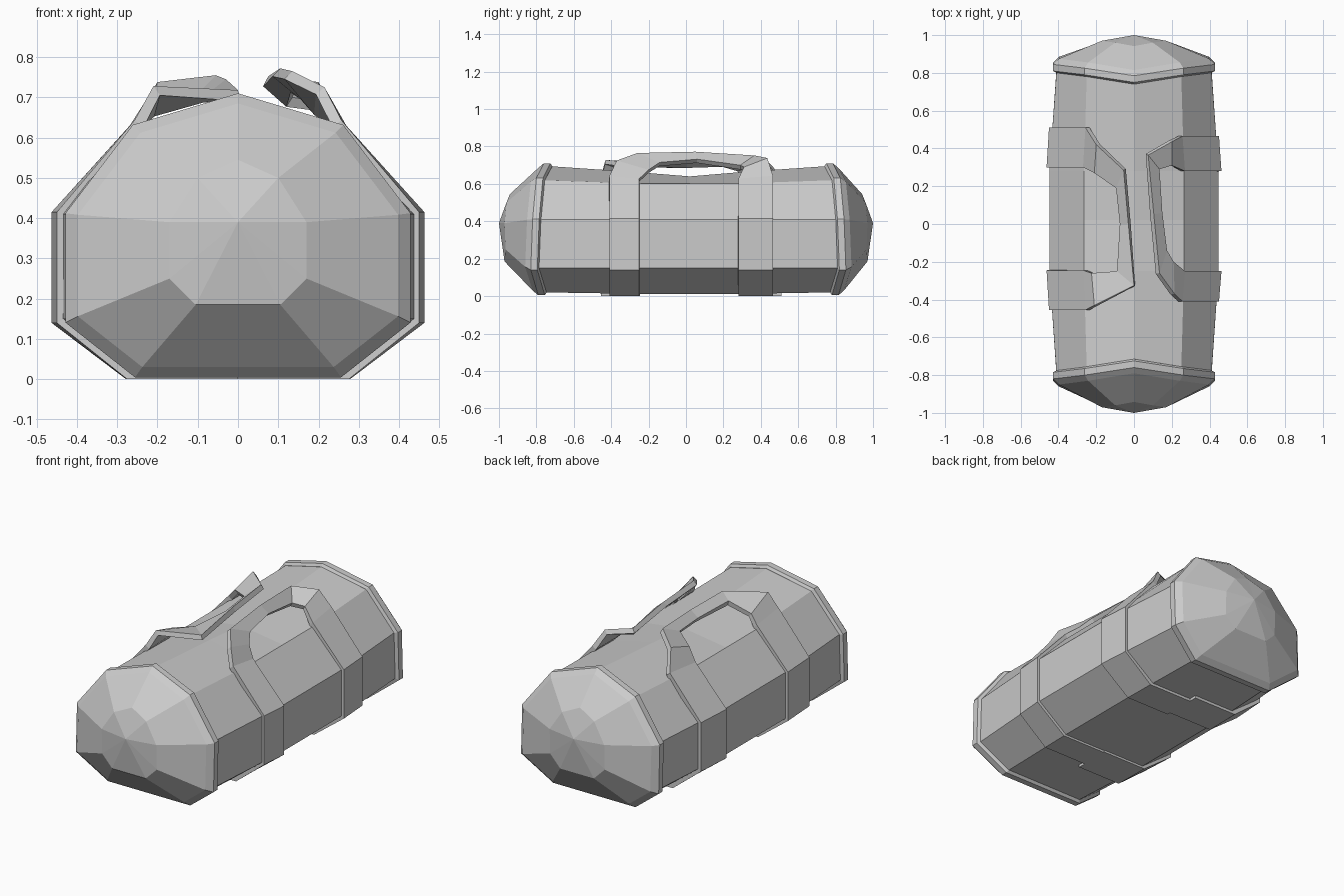
import bpy, bmesh

if "Cube" in bpy.data.objects:
    bpy.data.objects.remove(bpy.data.objects["Cube"])

def obj(name, verts, faces):
    me = bpy.data.meshes.new(name)
    me.from_pydata(verts, [], faces)
    me.update()
    ob = bpy.data.objects.new(name, me)
    bpy.context.collection.objects.link(ob)
    return ob

def full(half):
    """Mirror a half profile (bottom -> top centre) into a closed loop."""
    return half + [(-p[0],) + tuple(p[1:]) for p in reversed(half[:-1])]

def loft(name, rings, tip=None, recalc=True):
    n = len(rings[0])
    verts = [p for r in rings for p in r]
    faces = [(k*n + i, k*n + (i+1) % n, (k+1)*n + (i+1) % n, (k+1)*n + i)
             for k in range(len(rings)-1) for i in range(n)]
    faces.append(tuple(range(n)))
    last = (len(rings)-1)*n
    if tip:
        verts.append(tip)
        faces += [(last+i, last+(i+1) % n, len(verts)-1) for i in range(n)]
    else:
        faces.append(tuple(range(last, last+n)))
    ob = obj(name, verts, faces)
    bm = bmesh.new()
    bm.from_mesh(ob.data)
    bmesh.ops.recalc_face_normals(bm, faces=bm.faces)
    bm.to_mesh(ob.data)
    bm.free()
    return ob

# bag body: nine-sided sections sagging toward the middle
end = [(.245, .02), (.41, .15), (.41, .41), (.25, .62), (0, .695)]
def mid(top):
    return [(.265, .012), (.448, .15), (.448, .41), (.265, .602), (0, top)]
lean = [-.02, .02, .01, -.01, -.05]      # end seams lean inward at the top

def end_ring(y, s, scale=1.0):
    half = [(x*scale, s*(y+d), .36+(z-.36)*scale) for (x, z), d in zip(end, lean)]
    return full(half)

rings = [end_ring(.785, -1)]
for y, top in ((-.25, .662), (.02, .64), (.28, .662)):
    rings.append(full([(x, y, z) for x, z in mid(top)]))
rings.append(end_ring(.805, 1))
loft("bag_body", rings)

# faceted end caps with a raised rim
inner = [(.105, .97, .185), (.17, .965, .25), (.17, .97, .39), (.1, .96, .5), (0, .942, .545)]
for name, s, y in (("front_end_cap", -1, .765), ("back_end_cap", 1, .79)):
    loft(name, [end_ring(y, s, 1.0), end_ring(y+.01, s, 1.045),
                end_ring(y+.045, s, 1.045), end_ring(y+.075, s, .97),
                full([(x, s*v, z) for x, v, z in inner])], (0, s*1.0, .39))

# straps: strip between outer and inner edge, running from the underside up over the handle
def band(name, pairs, flip):
    verts = [p for ab in pairs for p in ab]
    faces = []
    for i in range(len(pairs)-1):
        a, b, c, d = 2*i, 2*i+2, 2*i+3, 2*i+1
        faces.append((d, c, b, a) if flip else (a, b, c, d))
    ob = obj(name, verts, faces)
    m = ob.modifiers.new("thickness", 'SOLIDIFY')
    m.thickness = .028
    m.offset = -1
    return ob

def side_strap(s, yo, yi):
    """Strap from bottom centre up to the shoulder."""
    prof = [(0, 0, 0, 0), (.275, 0, .278, 0), (.45, .14, .463, .14),
            (.45, .415, .463, .415), (.257, .643, .27, .628)]
    return [((s*xo, yo, zo), (s*xi, yi, zi)) for xo, zo, xi, zi in prof]

right_handle = [((.215, -.37, .725), (.21, -.2, .675)),
                ((.135, -.26, .765), (.175, -.14, .715)),
                ((.105, .05, .772), (.15, .06, .732)),
                ((.075, .365, .752), (.135, .29, .70)),
                ((.2, .435, .738), (.2, .31, .69))]
band("right_strap_handle",
     side_strap(1, -.41, -.25) + right_handle + side_strap(1, .465, .28)[::-1], True)

left_handle = [((-.21, -.43, .728), (-.225, -.26, .675)),
               ((.0, -.325, .718), (-.09, -.25, .715)),
               ((-.03, 0, .745), (-.075, 0, .71)),
               ((-.055, .285, .755), (-.095, .19, .715)),
               ((-.2, .42, .738), (-.21, .27, .69))]
band("left_strap_handle",
     side_strap(-1, -.455, -.245) + left_handle + side_strap(-1, .51, .3)[::-1], False)
